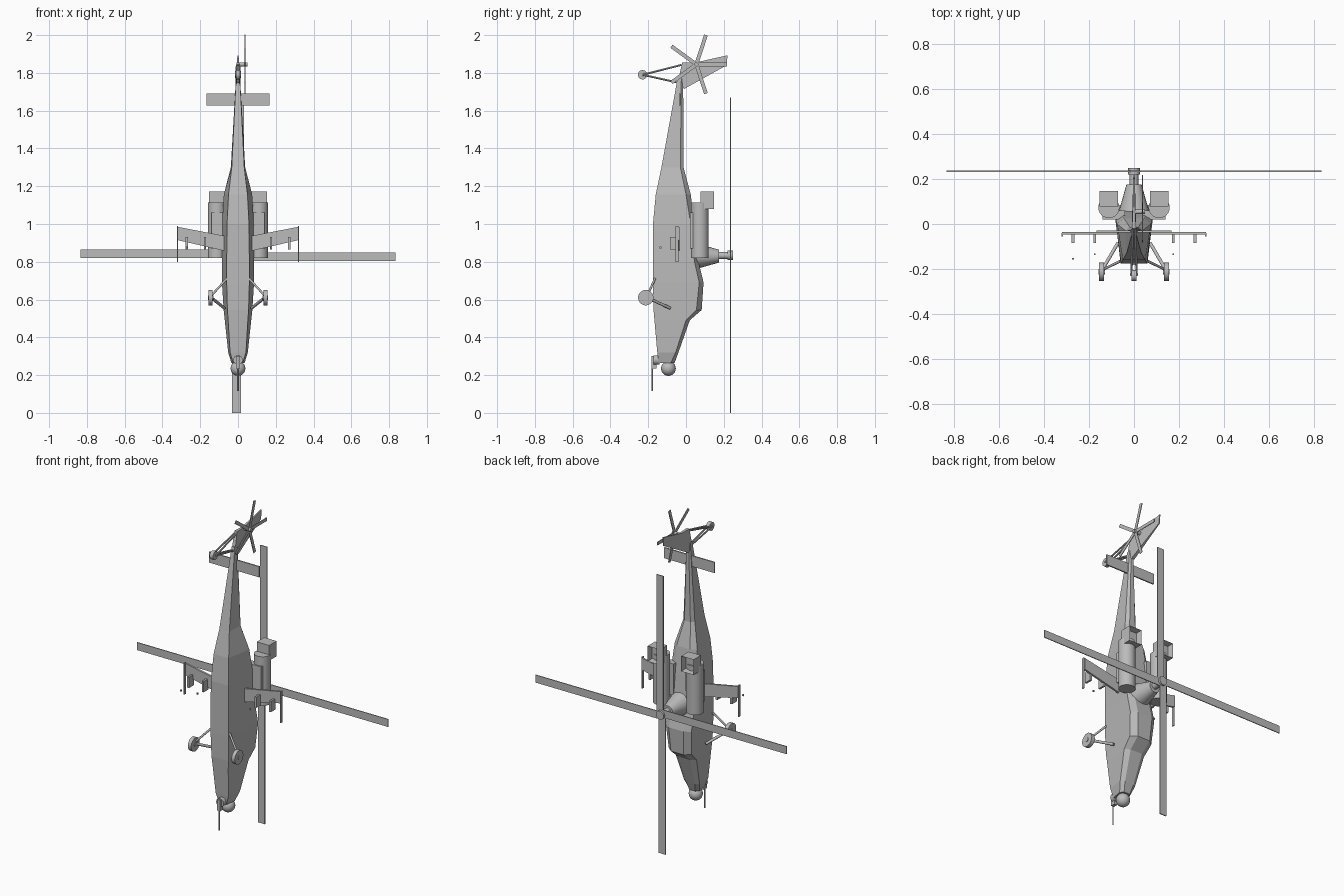
import bpy, bmesh, math
from mathutils import Vector, Matrix

if "Cube" in bpy.data.objects:
    bpy.data.objects.remove(bpy.data.objects["Cube"])

grey = bpy.data.materials.new("airframe_grey")
grey.diffuse_color = (0.5, 0.5, 0.5, 1)
grey.use_nodes = True
grey.node_tree.nodes["Principled BSDF"].inputs["Base Color"].default_value = grey.diffuse_color


def finish(name, bm, smooth=False):
    bmesh.ops.recalc_face_normals(bm, faces=bm.faces)
    me = bpy.data.meshes.new(name)
    bm.to_mesh(me)
    bm.free()
    me.materials.append(grey)
    ob = bpy.data.objects.new(name, me)
    bpy.context.collection.objects.link(ob)
    if smooth:
        bpy.ops.object.select_all(action='DESELECT')
        ob.select_set(True)
        bpy.context.view_layer.objects.active = ob
        bpy.ops.object.shade_smooth_by_angle(angle=math.radians(40))
    return ob


def loft(name, rings):
    """Skin closed rings of points and cap both ends."""
    bm = bmesh.new()
    vs = [[bm.verts.new(p) for p in r] for r in rings]
    n = len(vs[0])
    for a, b in zip(vs, vs[1:]):
        for i in range(n):
            j = (i + 1) % n
            bm.faces.new((a[i], a[j], b[j], b[i]))
    bm.faces.new(vs[0])
    bm.faces.new(vs[-1])
    return finish(name, bm)


def box(name, lo, hi):
    lo, hi = Vector(lo), Vector(hi)
    bm = bmesh.new()
    bmesh.ops.create_cube(bm, size=1, matrix=Matrix.Translation((lo + hi) / 2)
                          @ Matrix.Diagonal((*(hi - lo), 1)))
    return finish(name, bm)


def rod(name, a, b, r1, r2=None, seg=16):
    """Cylinder or cone from a to b."""
    a, b = Vector(a), Vector(b)
    d = b - a
    m = Matrix.Translation((a + b) / 2) @ d.to_track_quat('Z', 'Y').to_matrix().to_4x4()
    bm = bmesh.new()
    bmesh.ops.create_cone(bm, cap_ends=True, segments=seg, radius1=r1,
                          radius2=r1 if r2 is None else r2, depth=d.length, matrix=m)
    return finish(name, bm, True)


# Fuselage stations: z, belly y, shoulder y, spine y, belly / shoulder / spine half widths
stations = [
    (0.265, -0.145, -0.08, -0.06, 0.025, 0.035, 0.02),
    (0.32, -0.152, -0.055, -0.04, 0.042, 0.052, 0.03),
    (0.49, -0.167, 0.0, 0.02, 0.052, 0.07, 0.04),
    (0.545, -0.172, 0.055, 0.083, 0.056, 0.076, 0.042),
    (0.69, -0.175, 0.07, 0.093, 0.06, 0.085, 0.05),
    (0.80, -0.175, 0.045, 0.066, 0.06, 0.085, 0.05),
    (1.00, -0.175, 0.025, 0.045, 0.058, 0.084, 0.05),
    (1.157, -0.16, 0.0, 0.025, 0.05, 0.075, 0.045),
    (1.30, -0.13, -0.03, -0.013, 0.033, 0.038, 0.02),
    (1.77, -0.045, -0.025, -0.015, 0.01, 0.011, 0.007),
]
loft("fuselage", [[(-wb, yb, z), (wb, yb, z), (ws, ys, z), (wt, yt, z), (-wt, yt, z), (-ws, ys, z)]
                  for z, yb, ys, yt, wb, ws, wt in stations])

# Tail fin, tapering in thickness to the tip
fin = [(-0.045, 1.745, 0.011), (-0.02, 1.855, 0.009), (0.05, 1.855, 0.006),
       (0.22, 1.893, 0.003), (0.215, 1.84, 0.003), (-0.01, 1.715, 0.01)]
loft("tail_fin", [[(s * t, y, z) for y, z, t in fin] for s in (-1, 1)])
box("stabiliser", (-0.167, -0.038, 1.628), (0.167, -0.030, 1.692))

# Sensor turret on the nose
bm = bmesh.new()
bmesh.ops.create_uvsphere(bm, u_segments=20, v_segments=12, radius=0.039,
                          matrix=Matrix.Translation((0, -0.093, 0.235)))
finish("nose_turret", bm, True)

# Chin gun
rod("gun_mount", (0, -0.14, 0.28), (0, -0.172, 0.28), 0.025)
box("gun_body", (-0.01, -0.183, 0.235), (0.01, -0.155, 0.3))
rod("gun_barrel", (0, -0.178, 0.25), (0, -0.178, 0.117), 0.004, seg=8)

# Rotor pylon, mast and hub
rod("rotor_pylon", (0, 0.03, 0.83), (0, 0.175, 0.83), 0.075, 0.034, 20)
rod("rotor_mast", (0, 0.17, 0.833), (0, 0.225, 0.833), 0.019)
rod("rotor_hub", (0, 0.22, 0.835), (0, 0.25, 0.835), 0.026)

# Main rotor blades, each set slightly off the hub axis
for i in range(4):
    ob = box("rotor_blade", (0.01, -0.0025, -0.031), (0.835, 0.0025, 0.015))
    ob.matrix_world = Matrix.Translation((0, 0.235, 0.835)) @ Matrix.Rotation(i * math.pi / 2, 4, 'Y')

# Tail rotor
rod("tail_rotor_hub", (0, 0.055, 1.845), (0.05, 0.055, 1.845), 0.011)
for i in range(5):
    ob = box("tail_rotor_blade", (-0.002, 0.0, -0.01), (0.002, 0.163, 0.01))
    ob.matrix_world = Matrix.Translation((0.037, 0.055, 1.845)) @ Matrix.Rotation(i * math.tau / 5, 4, 'X')

# Tail wheel and its struts
rod("tail_wheel", (-0.011, -0.23, 1.79), (0.011, -0.23, 1.79), 0.025)
for s in (-1, 1):
    rod("tail_strut", (s * 0.012, -0.23, 1.79), (s * 0.006, -0.025, 1.842), 0.005, seg=8)
    rod("tail_strut", (s * 0.012, -0.23, 1.79), (s * 0.006, -0.04, 1.748), 0.005, seg=8)

for s in (-1, 1):
    # Main landing gear
    rod("main_wheel", (s * 0.134, -0.213, 0.61), (s * 0.156, -0.213, 0.61), 0.041, seg=20)
    rod("wheel_cap", (s * 0.13, -0.213, 0.61), (s * 0.159, -0.213, 0.61), 0.012)
    rod("gear_leg", (s * 0.142, -0.205, 0.61), (s * 0.072, -0.085, 0.555), 0.008, seg=10)
    rod("gear_brace", (s * 0.142, -0.205, 0.62), (s * 0.06, -0.165, 0.71), 0.006, seg=10)

    # Engine nacelle and its link to the body
    rod("engine", (s * 0.112, 0.073, 0.82), (s * 0.112, 0.073, 1.115), 0.047, seg=24)
    box("engine_link", (s * 0.09 - 0.05, 0.02, 0.87), (s * 0.09 + 0.05, 0.06, 1.06))

    # Exhaust box with a recessed outlet facing +y
    bm = bmesh.new()
    bmesh.ops.create_cube(bm, size=1, matrix=Matrix.Translation((s * 0.112, 0.112, 1.125))
                          @ Matrix.Diagonal((0.082, 0.07, 0.092, 1)))
    bm.normal_update()
    back = [f for f in bm.faces if f.normal.y > 0.9]
    bmesh.ops.inset_region(bm, faces=back, thickness=0.009)
    bmesh.ops.translate(bm, verts=back[0].verts, vec=(0, -0.035, 0))
    finish("exhaust", bm)

    # Stub wing with tip rail
    wing = [(0.06, 0.855), (0.32, 0.915), (0.32, 0.985), (0.06, 0.935)]
    loft("stub_wing", [[(s * x, y, z) for x, z in wing] for y in (-0.047, -0.035)])
    box("tip_rail", (s * 0.32 - 0.003, -0.055, 0.80), (s * 0.32 + 0.003, -0.04, 0.99))

    # Weapon pylons and small hanging lugs
    for x, y in ((0.175, -0.135), (0.272, -0.155)):
        box("pylon", (s * x - 0.006, -0.085, 0.865), (s * x + 0.006, -0.04, 0.93))
        if s < 0 or x < 0.2:
            box("lug", (s * x - 0.004, y - 0.004, 0.87), (s * x + 0.004, y + 0.004, 0.88))
